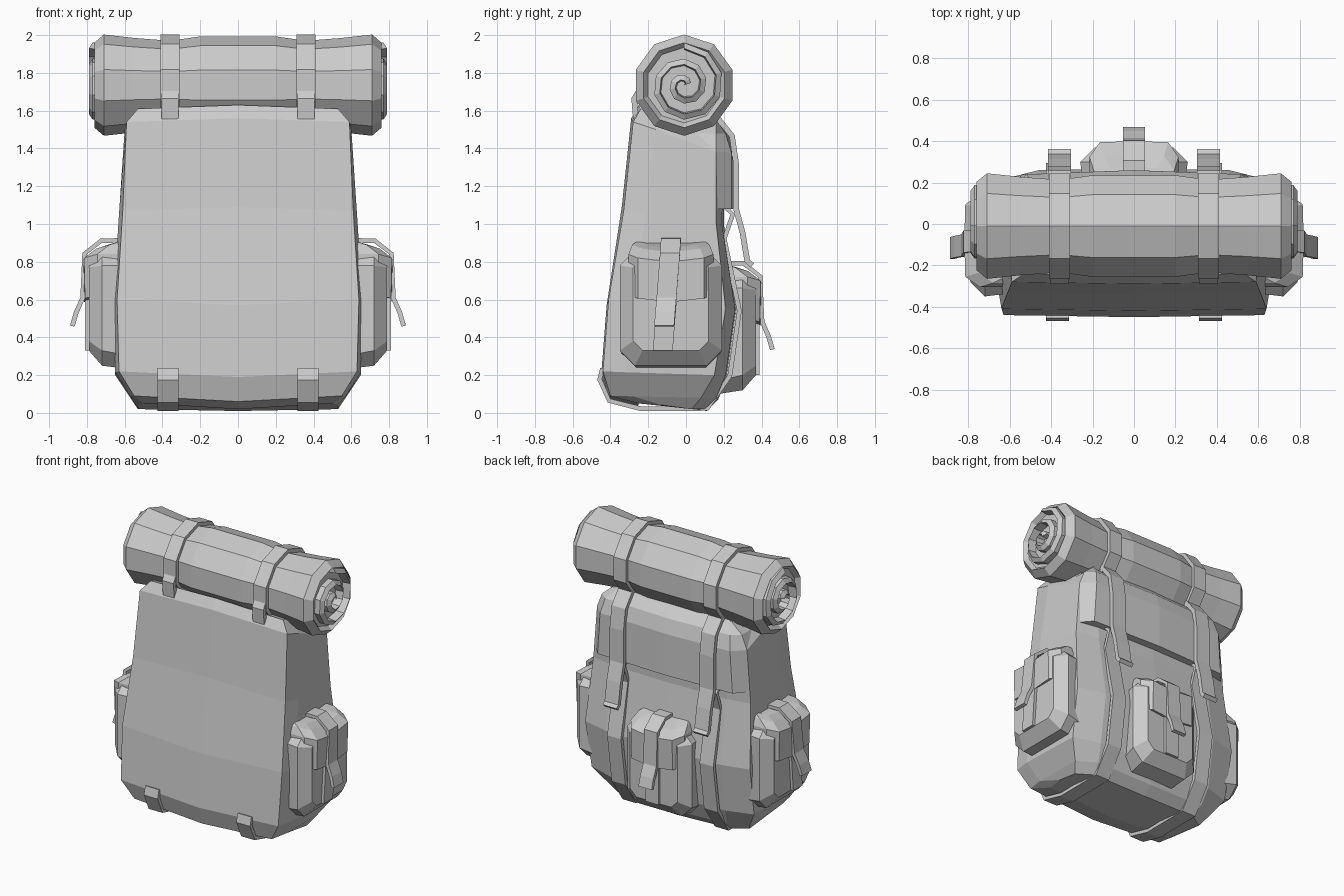
import bpy, bmesh
from math import sin, cos, pi
from mathutils import Vector

cube = bpy.data.objects.get("Cube")
if cube:
    bpy.data.objects.remove(cube, do_unlink=True)

GREY = (0.6, 0.6, 0.6, 1)
mat = bpy.data.materials.new("canvas_grey")
mat.use_nodes = True
mat.diffuse_color = GREY
mat.node_tree.nodes["Principled BSDF"].inputs["Base Color"].default_value = GREY


def loft(name, rings, closed=False):
    """Skin a list of equal rings of points, capped unless closed."""
    bm = bmesh.new()
    vs = [[bm.verts.new(p) for p in r] for r in rings]
    n = len(vs[0])
    pairs = list(zip(vs, vs[1:])) + ([(vs[-1], vs[0])] if closed else [])
    for a, b in pairs:
        for i in range(n):
            j = (i + 1) % n
            bm.faces.new((a[i], a[j], b[j], b[i]))
    if not closed:
        bm.faces.new(vs[0])
        bm.faces.new(vs[-1])
    bmesh.ops.recalc_face_normals(bm, faces=bm.faces)
    me = bpy.data.meshes.new(name)
    bm.to_mesh(me)
    bm.free()
    me.materials.append(mat)
    ob = bpy.data.objects.new(name, me)
    bpy.context.scene.collection.objects.link(ob)
    return ob


def mirrored(half):
    return half + [(-x, y, z) for x, y, z in reversed(half) if x > 0]


def strap(name, path, u, width, thick, place, lean=0):
    """Flat band following a (depth, height) path; place maps (u, d, w) to the model."""
    pts = [Vector(p) for p in path]
    rings = []
    for i, p in enumerate(pts):
        t = (pts[min(i + 1, len(pts) - 1)] - pts[max(i - 1, 0)]).normalized()
        q = p + Vector((-t.y, t.x)) * thick
        c = u + lean * (p.y - pts[0].y)
        rings.append([place(c + s * width / 2, r.x, r.y)
                      for s, r in ((-1, p), (1, p), (1, q), (-1, q))])
    return loft(name, rings)


def octagon(place, u, d, a, z0, z1, c):
    return [place(u + x, d, z) for x, z in (
        (-a + c, z0), (a - c, z0), (a, z0 + c), (a, z1 - c),
        (a - c, z1), (c - a, z1), (-a, z1 - c), (-a, z0 + c))]


def back_place(u, d, w):
    return (u, d, w)


# Main bag: front height, back height, front y, front half width,
# side half width, side y, back y, back half width
SECTIONS = [
    (0.05, 0.02, -0.25, 0.50, 0.53, 0.03, 0.10, 0.42),
    (0.09, 0.08, -0.40, 0.55, 0.57, 0.08, 0.16, 0.44),
    (0.22, 0.20, -0.44, 0.63, 0.65, 0.15, 0.21, 0.46),
    (0.60, 0.55, -0.41, 0.64, 0.66, 0.21, 0.26, 0.46),
    (1.07, 1.00, -0.33, 0.61, 0.63, 0.16, 0.19, 0.46),
    (1.54, 1.38, -0.28, 0.59, 0.60, 0.16, 0.20, 0.48),
    (1.61, 1.50, -0.24, 0.53, 0.53, 0.13, 0.17, 0.44),
]
rings = []
for zf, zb, yf, wf, ws, ys, yb, wb in SECTIONS:
    rings.append(mirrored([
        (0, yf - 0.01, zf + (0.02 if zf > 1 else -0.03)), (wf, yf, zf),
        (ws, yf + 0.12, zf * 0.75 + zb * 0.25), (ws, ys, zb),
        (wb, yb, zb), (0, yb + 0.01, zb - (0.01 if zf < 0.3 else 0))]))
loft("main_bag", rings)

# Lid flap over the top and upper back
LID = [(1.08, 0.54, 0.61, 0.25), (1.38, 0.52, 0.60, 0.25),
       (1.48, 0.50, 0.56, 0.22), (1.55, 0.44, 0.48, 0.15)]
loft("lid_flap", [mirrored([(0, 0.05, z), (ws, 0.05, z), (ws, 0.16, z),
                            (wb, y - 0.01, z), (0, y + 0.01, z)])
                  for z, wb, ws, y in LID])

# Rolled mat: waisted ten-sided cylinder
SIDES = 10
CY, CZ = -0.01, 1.735


def circle(x, r):
    return [(x, CY + r * sin(2 * pi * i / SIDES), CZ + r * cos(2 * pi * i / SIDES))
            for i in range(SIDES)]


STATIONS = [(0.20, 0.258), (0.36, 0.235), (0.55, 0.25), (0.71, 0.268), (0.76, 0.225), (0.73, 0.2)]
loft("rolled_mat", [circle(-x, r) for x, r in reversed(STATIONS)]
     + [circle(x, r) for x, r in STATIONS])


def spiral(x, grow):
    pts = []
    for i in range(23):
        r = 0.225 - 0.0085 * i - grow
        pts.append((x, CY + r * sin(2 * pi * i / SIDES), CZ + r * cos(2 * pi * i / SIDES)))
    return pts


# Spiral layers at both roll ends, and paired straps
for side, label in ((1, "left"), (-1, "right")):
    edges = [spiral(side * x, g) for x, g in ((0.70, 0), (0.77, 0), (0.79, 0.03), (0.70, 0.04))]
    loft(label + "_roll_spiral", list(zip(*edges)))

    xs = side * 0.36
    band = [circle(xs + dx, r) for dx, r in
            ((-0.05, 0.23), (-0.05, 0.268), (0.05, 0.268), (0.05, 0.23))]
    loft(label + "_roll_band", band, closed=True)

    strap(label + "_front_tab", [(-0.25, 1.56), (-0.26, 1.66), (-0.22, 1.72)],
          xs, 0.09, 0.03, back_place)
    strap(label + "_lid_strap",
          [(0.34, 0.77), (0.31, 0.80), (0.285, 0.95), (0.25, 1.08), (0.25, 1.32),
           (0.23, 1.46), (0.15, 1.56), (0.05, 1.58)][::-1],
          xs, 0.11, 0.03, back_place)
    strap(label + "_body_strap",
          [(0.19, 1.09), (0.235, 1.05), (0.19, 0.92), (0.27, 0.54), (0.22, 0.20), (0.11, 0.035),
           (-0.24, 0.035), (-0.40, 0.075), (-0.445, 0.18), (-0.43, 0.23)],
          side * 0.37, 0.11, 0.025, back_place)


def pocket(label, place, u, a, base, d, z0, z1, lean):
    """Bevelled pouch with flap, closing strap and hanging strap end."""
    loft(label + "_pocket", [octagon(place, u, base, a - 0.02, z0, z1 - 0.04, 0.07),
                             octagon(place, u, d - 0.07, a, z0 + 0.02, z1 - 0.03, 0.08),
                             octagon(place, u, d, a - 0.07, z0 + 0.1, z1 - 0.07, 0.05)])
    zf = z0 + (z1 - z0) * 0.57
    h = a - 0.045
    flap = []
    for z, w, out in ((zf, h, d + 0.02), (z1 - 0.07, h, d + 0.025),
                      (z1 - 0.02, h - 0.02, d - 0.04), (z1, h - 0.05, d - 0.1)):
        flap.append([place(u + x, y, z + dz) for x, y, dz in (
            (-w, base, 0.02), (-w, out - 0.07, 0.02), (0.05 - w, out, 0),
            (0, out + 0.005, -0.02), (w - 0.05, out, 0), (w, out - 0.07, 0.02), (w, base, 0.02))])
    loft(label + "_pocket_flap", flap)
    strap(label + "_pocket_strap",
          [(base + 0.02, z1 + 0.01), (d - 0.07, z1 + 0.01), (d + 0.01, z1 - 0.05), (d + 0.02, zf),
           (d + 0.055, zf - 0.08), (d + 0.075, zf - 0.15)],
          u, 0.105, 0.025, place, lean)
    strap(label + "_pocket_lower_strap", [(d - 0.01, zf + 0.01), (d - 0.01, z0 + 0.1)],
          u - 0.02 * (lean > 0), 0.105, 0.03, place, lean)


pocket("left", lambda u, d, w: (d, u, w), -0.08, 0.27, 0.56, 0.79, 0.23, 0.89, 0.08)
pocket("right", lambda u, d, w: (-d, u, w), -0.08, 0.27, 0.56, 0.79, 0.23, 0.89, 0.08)
pocket("back", back_place, 0, 0.26, 0.17, 0.37, 0.10, 0.77, 0)
